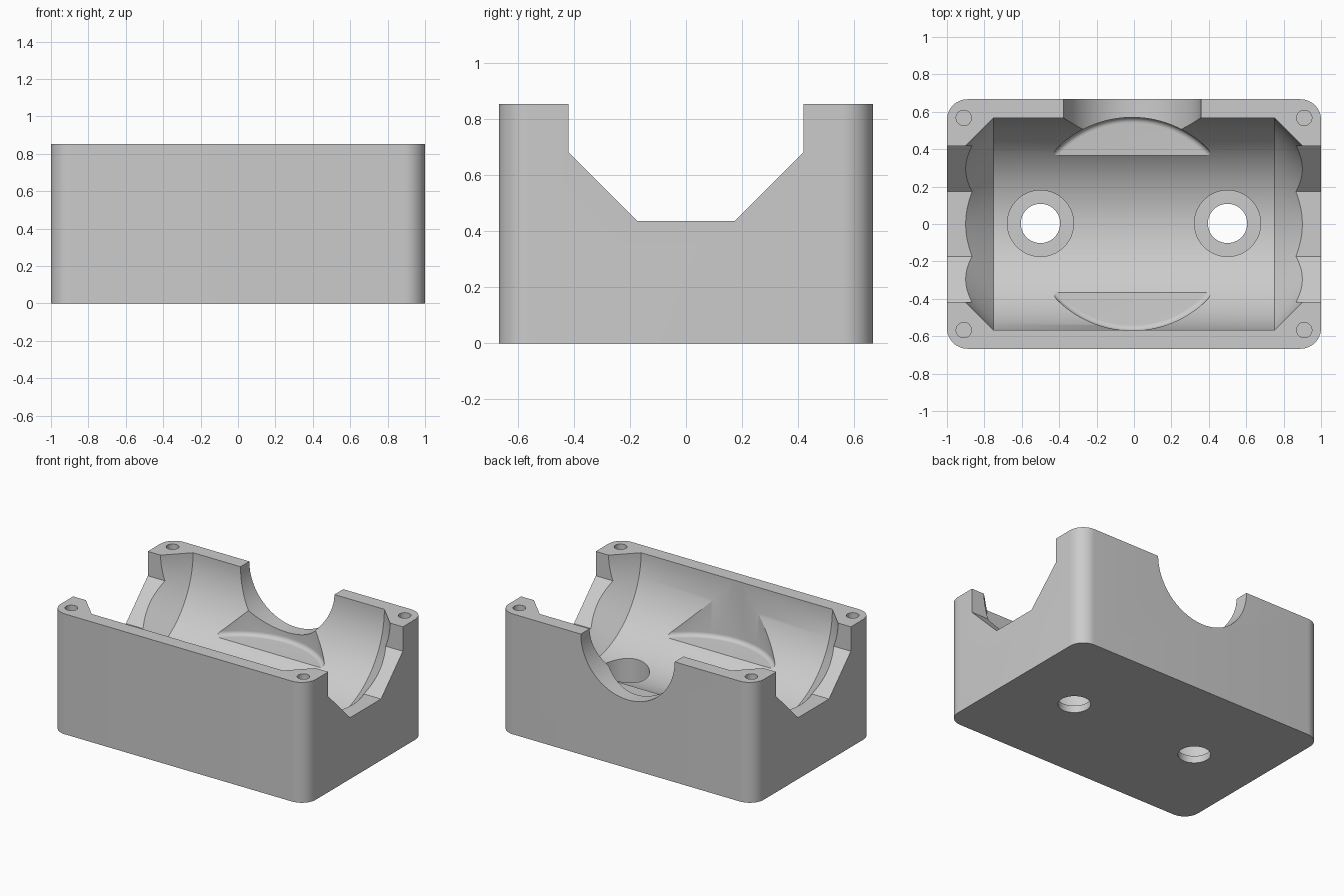
import bpy, bmesh, math
from mathutils import Matrix, Vector

if "Cube" in bpy.data.objects:
    bpy.data.objects.remove(bpy.data.objects["Cube"])

LENGTH, WIDTH, HEIGHT = 2.0, 1.334, 0.853
CORNER = 0.11
BORE = 0.568

grey = bpy.data.materials.new("plain_grey")
grey.use_nodes = True
grey.diffuse_color = (0.6, 0.6, 0.6, 1)
grey.node_tree.nodes["Principled BSDF"].inputs["Base Color"].default_value = (0.6, 0.6, 0.6, 1)


def solid(name, rings):
    """Skin a stack of equal point rings into a closed solid."""
    bm = bmesh.new()
    loops = [[bm.verts.new(p) for p in ring] for ring in rings]
    for low, high in zip(loops, loops[1:]):
        for i in range(len(low)):
            j = (i + 1) % len(low)
            bm.faces.new((low[i], low[j], high[j], high[i]))
    bm.faces.new(loops[0][::-1])
    bm.faces.new(loops[-1])
    bmesh.ops.recalc_face_normals(bm, faces=bm.faces)
    mesh = bpy.data.meshes.new(name)
    bm.to_mesh(mesh)
    bm.free()
    mesh.materials.append(grey)
    obj = bpy.data.objects.new(name, mesh)
    bpy.context.collection.objects.link(obj)
    return obj


TURN = {"X": Matrix.Rotation(math.pi / 2, 4, "Y"),
        "Y": Matrix.Rotation(-math.pi / 2, 4, "X"),
        "Z": Matrix.Identity(4)}


def lathe(name, profile, axis, centre, sides=128, phase=0.0):
    """Revolve (radius, distance along axis) pairs about an axis."""
    place = Matrix.Translation(Vector(centre)) @ TURN[axis]
    angles = [(i + phase) * math.tau / sides for i in range(sides)]
    return solid(name, [[place @ Vector((r * math.cos(a), r * math.sin(a), h))
                         for a in angles] for r, h in profile])


# Block with rounded upright corners
outline = []
for quarter, (sx, sy) in enumerate([(1, 1), (-1, 1), (-1, -1), (1, -1)]):
    for step in range(13):
        a = (quarter + step / 12) * math.pi / 2
        outline.append((sx * (LENGTH / 2 - CORNER) + CORNER * math.cos(a),
                        sy * (WIDTH / 2 - CORNER) + CORNER * math.sin(a)))
housing = solid("housing", [[(x, y, z) for x, y in outline] for z in (0, HEIGHT)])

cutters = []
axis_point = (0, 0, HEIGHT)

# Lengthwise round cavity with tapered ends
cutters.append(lathe("bore_cutter", [(0.39, -0.928), (BORE, -0.75), (BORE, 0.75), (0.39, 0.928)],
                     "X", axis_point))

# Octagonal openings through the end walls
octagon = 0.418 / math.cos(math.pi / 8)
cutters.append(lathe("octagon_cutter", [(octagon, -1.1), (octagon, 1.1)],
                     "X", axis_point, 8, 0.5))

# Upright round pocket with a filleted floor
fillet, floor, pocket = 0.03, 0.42, 0.57
profile = [(pocket - fillet + fillet * math.sin(a), floor + fillet - fillet * math.cos(a))
           for a in (i * math.pi / 12 for i in range(7))]
cutters.append(lathe("pocket_cutter", profile + [(pocket, HEIGHT + 0.1)], "Z", (-0.01, 0, 0)))

# Half-round opening in the back wall
cutters.append(lathe("back_opening_cutter", [(0.368, 0.2), (0.368, 0.9)],
                     "Y", (-0.01, 0, HEIGHT)))

# Counterbored mounting holes and corner screw holes
for side in (-1, 1):
    cutters.append(lathe("mounting_hole_cutter",
                         [(0.105, -0.1), (0.105, 0.05), (0.177, 0.05), (0.177, 0.6)],
                         "Z", (side * 0.5, 0.003, 0), 64))
    for end in (-1, 1):
        cutters.append(lathe("screw_hole_cutter", [(0.041, 0.45), (0.041, 1)],
                             "Z", (side * 0.91, end * 0.567, 0), 32))

# Carve the block
for cutter in cutters:
    cutter.hide_render = True
    cut = housing.modifiers.new(cutter.name, "BOOLEAN")
    cut.operation = "DIFFERENCE"
    cut.solver = "EXACT"
    cut.object = cutter

bpy.ops.object.select_all(action="DESELECT")
housing.select_set(True)
bpy.context.view_layer.objects.active = housing
for name in [m.name for m in housing.modifiers]:
    bpy.ops.object.modifier_apply(modifier=name)
for cutter in cutters:
    bpy.data.objects.remove(cutter)
bpy.ops.object.shade_smooth_by_angle(angle=math.radians(25))
